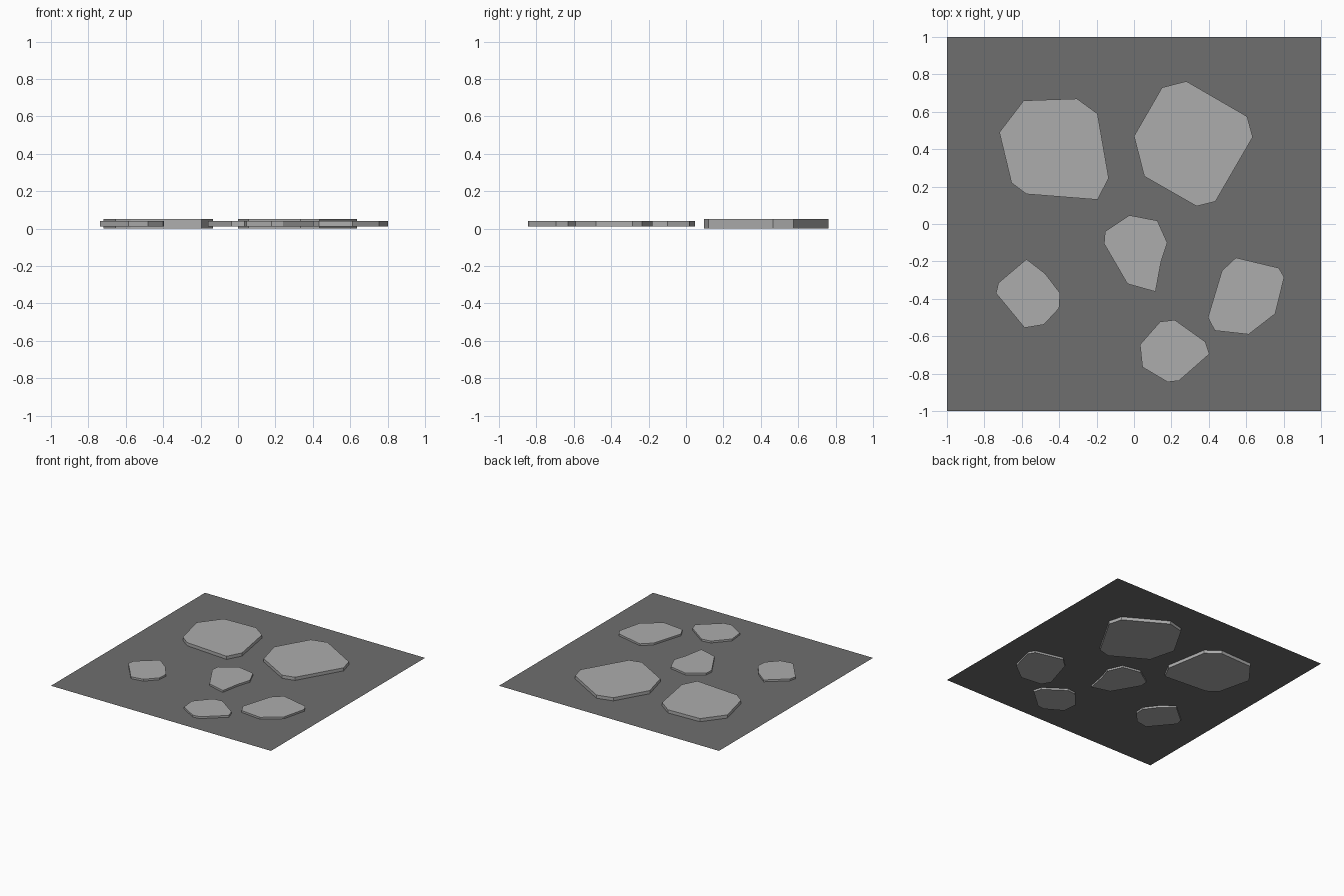
import bpy

if "Cube" in bpy.data.objects:
    bpy.data.objects.remove(bpy.data.objects["Cube"])

MID = 0.026  # height of the ground sheet; stones are centred on it


def grey(name, v):
    mat = bpy.data.materials.new(name)
    mat.diffuse_color = (v, v, v, 1)
    mat.use_nodes = True
    mat.node_tree.nodes["Principled BSDF"].inputs["Base Color"].default_value = mat.diffuse_color
    return mat


DARK = grey("dark_grey", 0.157)
LIGHT = grey("mid_grey", 0.416)


def make_mesh(name, verts, faces, mat):
    mesh = bpy.data.meshes.new(name)
    mesh.from_pydata(verts, [], faces)
    mesh.materials.append(mat)
    obj = bpy.data.objects.new(name, mesh)
    bpy.context.collection.objects.link(obj)
    return obj


def stone(name, outline, thickness):
    """Flat-faced slab from a counter-clockwise outline."""
    n = len(outline)
    lo, hi = MID - thickness / 2, MID + thickness / 2
    verts = [(x, y, z) for z in (lo, hi) for x, y in outline]
    faces = [tuple(reversed(range(n))), tuple(range(n, 2 * n))]
    faces += [(i, (i + 1) % n, (i + 1) % n + n, i + n) for i in range(n)]
    return make_mesh(name, verts, faces, LIGHT)


# Ground sheet
make_mesh("ground_sheet",
          [(-1, -1, MID), (1, -1, MID), (1, 1, MID), (-1, 1, MID)],
          [(0, 1, 2, 3)], DARK)

# Two large thick stones
stone("large_stone_left",
      [(-.72, .49), (-.655, .22), (-.575, .16), (-.195, .13),
       (-.135, .245), (-.195, .59), (-.305, .67), (-.59, .66)], 0.052)
stone("large_stone_right",
      [(0, .47), (.055, .255), (.335, .095), (.435, .12),
       (.635, .465), (.605, .575), (.28, .763), (.15, .73)], 0.052)

# Four small thin stones
small = {
    "centre": [(-.16, -.105), (-.035, -.32), (.115, -.362), (.145, -.2),
               (.178, -.1), (.125, .018), (-.025, .047), (-.155, -.04)],
    "left": [(-.738, -.37), (-.585, -.555), (-.482, -.538), (-.4, -.45),
             (-.395, -.37), (-.475, -.265), (-.575, -.188), (-.725, -.315)],
    "right": [(.395, -.5), (.432, -.57), (.613, -.59), (.755, -.48),
              (.803, -.285), (.775, -.235), (.545, -.18), (.47, -.25)],
    "front": [(.032, -.645), (.045, -.765), (.18, -.845), (.24, -.838),
              (.403, -.695), (.382, -.63), (.218, -.513), (.14, -.522)],
}
for place, outline in small.items():
    stone("small_stone_" + place, outline, 0.031)
